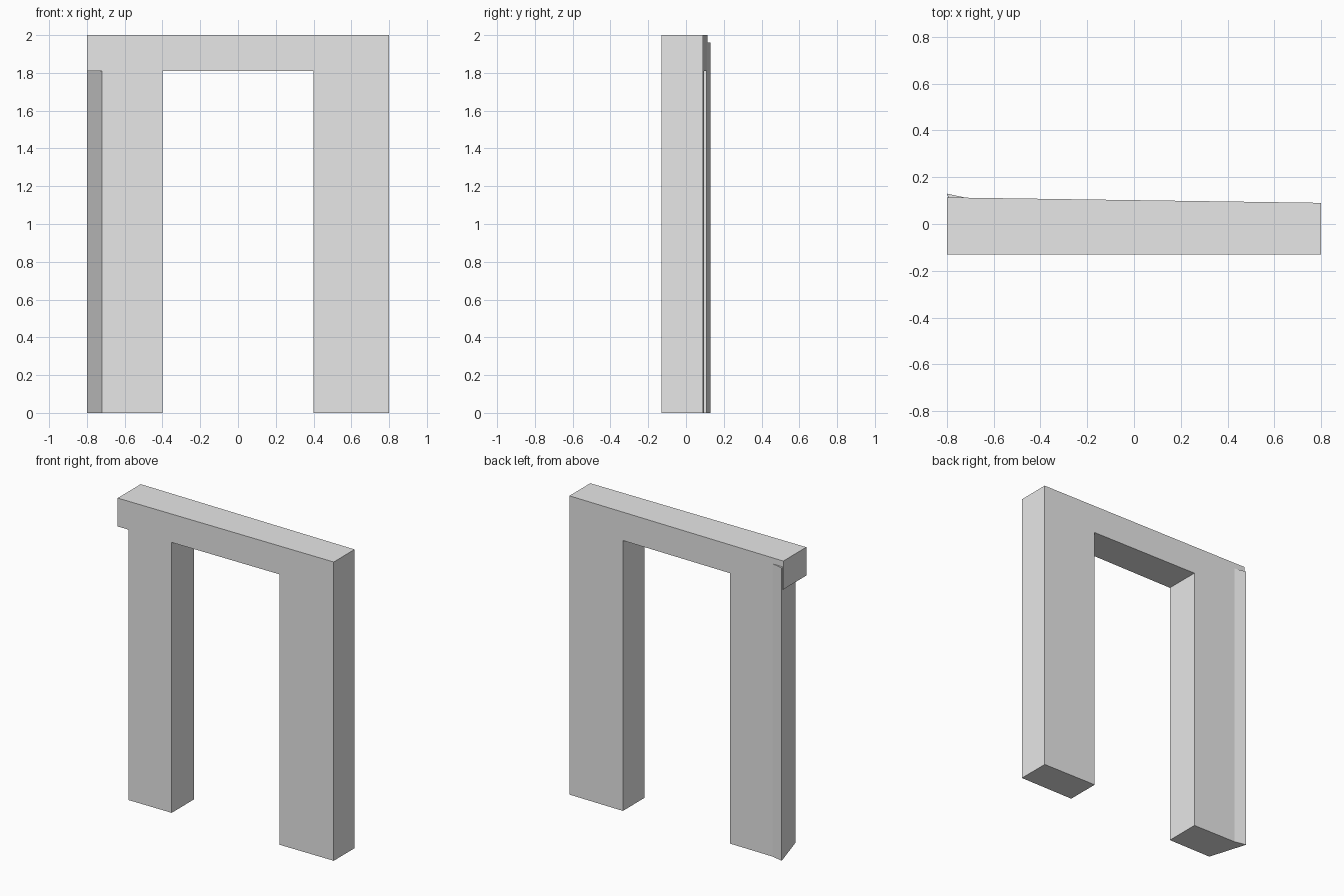
import bpy
import bmesh

cube = bpy.data.objects.get("Cube")
if cube:
    bpy.data.objects.remove(cube, do_unlink=True)

# Plain grey finish
GREY = (0.8, 0.8, 0.8, 1.0)
grey = bpy.data.materials.new("plain_grey")
grey.use_nodes = True
grey.diffuse_color = GREY
grey.node_tree.nodes["Principled BSDF"].inputs["Base Color"].default_value = GREY

HALF_WIDTH = 0.8
OPENING = 0.4
FRONT = -0.13
OPENING_TOP = 1.81
LEG_TOP = 1.96


def back(x):
    """Depth of the slightly skewed back face at a given x."""
    return 0.102 - 0.0145 * x


def prism(name, outline, bottom, top):
    """Extrude a plan outline upwards into a flat-faced solid."""
    bm = bmesh.new()
    base = bm.faces.new([bm.verts.new((x, y, bottom)) for x, y in outline])
    extruded = bmesh.ops.extrude_face_region(bm, geom=[base])["geom"]
    verts = [v for v in extruded if isinstance(v, bmesh.types.BMVert)]
    bmesh.ops.translate(bm, verts=verts, vec=(0, 0, top - bottom))
    bmesh.ops.recalc_face_normals(bm, faces=bm.faces)
    mesh = bpy.data.meshes.new(name)
    bm.to_mesh(mesh)
    bm.free()
    mesh.materials.append(grey)
    obj = bpy.data.objects.new(name, mesh)
    bpy.context.scene.collection.objects.link(obj)
    return obj


def block(x0, x1):
    """Plan outline between two x positions."""
    return [(x0, FRONT), (x1, FRONT), (x1, back(x1)), (x0, back(x0))]


# Lintel across the opening
prism("lintel", block(-HALF_WIDTH, HALF_WIDTH), OPENING_TOP, 2.0)

# Straight leg
prism("left_leg", block(OPENING, HALF_WIDTH), 0, LEG_TOP)

# Leg with an angled outer side and a flared back corner
shoulder = -0.72
prism("right_leg",
      [(shoulder, FRONT), (-OPENING, FRONT), (-OPENING, back(-OPENING)),
       (shoulder, back(shoulder)), (-HALF_WIDTH, 0.13)],
      0, LEG_TOP)
